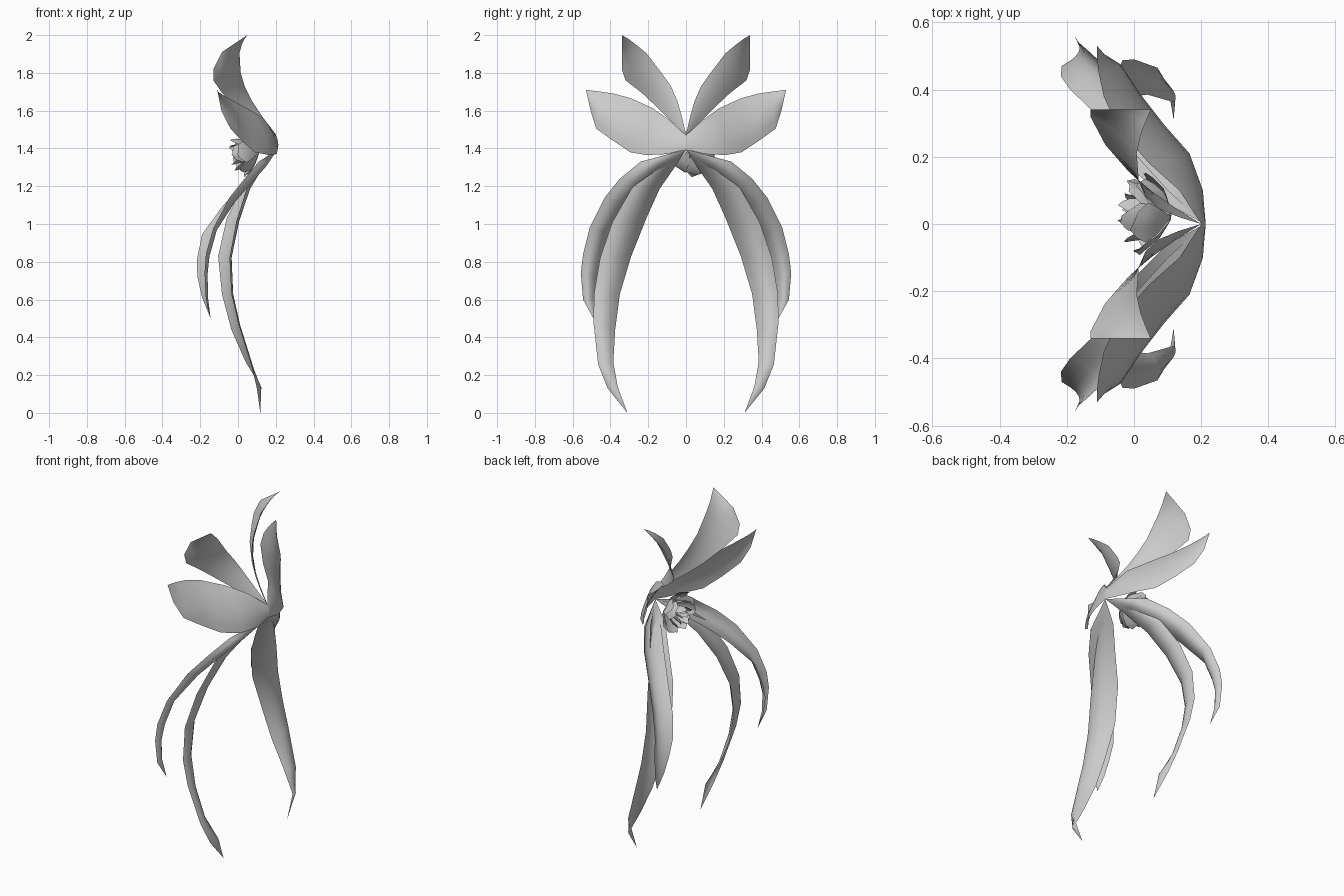
import bpy, bmesh, math, random
from mathutils import Vector

if "Cube" in bpy.data.objects:
    bpy.data.objects.remove(bpy.data.objects["Cube"])

random.seed(4)
grey = bpy.data.materials.new("pale_grey")
grey.diffuse_color = (0.6, 0.6, 0.6, 1)
grey.use_nodes = True
grey.node_tree.nodes["Principled BSDF"].inputs["Base Color"].default_value = grey.diffuse_color


def finish(name, bm):
    mesh = bpy.data.meshes.new(name)
    bm.to_mesh(mesh)
    bm.free()
    mesh.materials.append(grey)
    obj = bpy.data.objects.new(name, mesh)
    bpy.context.collection.objects.link(obj)
    return obj


def add_grid(bm, rows):
    """Skin rows of points into a sheet, dropping collapsed faces."""
    vs = [[bm.verts.new(p) for p in row] for row in rows]
    for a, b in zip(vs, vs[1:]):
        for i in range(len(a) - 1):
            bm.faces.new((a[i], a[i + 1], b[i + 1], b[i]))
    bmesh.ops.remove_doubles(bm, verts=bm.verts[:], dist=0.0005)


def ribbon(name, edge_a, edge_b, bulge, across=6):
    """Cupped sheet between two edges, mirrored to the other side."""
    rows = []
    for a, b in zip(edge_a, edge_b):
        a, b = Vector(a), Vector(b)
        width = (b - a).length
        row = []
        for i in range(across + 1):
            t = i / across
            p = a.lerp(b, t)
            p.x += bulge * width * 4 * t * (1 - t)
            row.append(p)
        rows.append(row)
    bm = bmesh.new()
    add_grid(bm, rows)
    obj = finish(name, bm)
    for f in obj.data.polygons:
        f.use_smooth = True
    mod = obj.modifiers.new("mirror", 'MIRROR')
    mod.use_axis = (False, True, False)
    mod.use_mirror_merge = False
    return obj


# Upright upper petals
ribbon("upper_petal",
       [(.2, 0, 1.475), (.135, .02, 1.56), (.075, .045, 1.65), (.035, .08, 1.73),
        (.014, .13, 1.80), (.008, .21, 1.905), (.02, .265, 1.95),
        (.035, .305, 1.98), (.05, .34, 2.0)],
       [(.2, 0, 1.465), (.12, .05, 1.515), (.05, .1, 1.565), (-.015, .155, 1.62),
        (-.085, .235, 1.695), (-.13, .32, 1.76), (-.13, .34, 1.82),
        (-.085, .34, 1.91), (.05, .34, 2.0)], .08)

# Spreading side petals
ribbon("side_petal",
       [(.2, 0, 1.47), (.135, .1, 1.56), (.045, .18, 1.615), (-.05, .29, 1.665),
        (-.09, .38, 1.69), (-.105, .45, 1.70), (-.11, .49, 1.705), (-.11, .53, 1.71)],
       [(.21, 0, 1.395), (.205, .1, 1.37), (.165, .21, 1.365), (.09, .295, 1.38),
        (.02, .385, 1.44), (-.04, .475, 1.505), (-.088, .505, 1.60),
        (-.11, .53, 1.71)], .10)

# Short outer tails
ribbon("short_tail",
       [(.21, 0, 1.395), (.10, .10, 1.29), (.01, .20, 1.20), (-.085, .30, 1.09),
        (-.19, .40, .945), (-.218, .44, .81), (-.215, .47, .72), (-.19, .485, .61),
        (-.145, .49, .50)],
       [(.21, 0, 1.395), (.11, .24, 1.33), (.035, .35, 1.24), (-.045, .43, 1.14),
        (-.13, .51, .98), (-.17, .545, .84), (-.177, .557, .74), (-.17, .545, .60),
        (-.145, .49, .50)], .33)

# Long inner tails
ribbon("long_tail",
       [(.21, 0, 1.395), (.1, .06, 1.30), (.02, .14, 1.185), (-.06, .21, 1.03),
        (-.105, .29, .83), (-.085, .35, .63), (-.035, .375, .44), (.04, .385, .27),
        (.12, .362, .14), (.118, .31, 0)],
       [(.21, 0, 1.395), (.13, .16, 1.315), (.045, .29, 1.185), (-.01, .39, 1.01),
        (-.045, .455, .82), (-.035, .487, .63), (0, .49, .48), (.07, .465, .255),
        (.1, .415, .13), (.118, .31, 0)], .20)

# Ruffled blossom in the middle, opening towards -x
axis = Vector((-1, 0.1, -0.12)).normalized()
side = axis.cross(Vector((0, 0, 1))).normalized()
up = side.cross(axis)
base = Vector((.11, .025, 1.385))


def blossom_petal(bm, angle, radius, depth, spread):
    rows = []
    for j in range(4):
        v = j / 3
        row = []
        for i in range(4):
            u = i / 1.5 - 1
            w = spread * (0.5, 1.0, 1.1, 0.6)[j]
            a = angle + u * w
            r = radius * (0.12, 0.65, 0.92, 1.05)[j] * random.uniform(.93, 1.07)
            h = depth * (v - 0.12 * u * u * v) * random.uniform(.93, 1.06)
            row.append(base + axis * h
                       + (side * math.cos(a) + up * math.sin(a)) * r)
        rows.append(row)
    add_grid(bm, rows)


bm = bmesh.new()
for count, radius, depth, spread in ((3, .025, .14, 1.0), (4, .052, .15, .8),
                                     (5, .083, .135, .68), (6, .112, .10, .55)):
    start = random.uniform(0, 6)
    for k in range(count):
        blossom_petal(bm, start + k * math.tau / count + random.uniform(-.2, .2),
                      radius * random.uniform(.88, 1.08), depth, spread)
blossom = finish("blossom", bm)
bpy.context.view_layer.objects.active = blossom
blossom.select_set(True)
bpy.ops.object.shade_smooth_by_angle(angle=math.radians(30))
